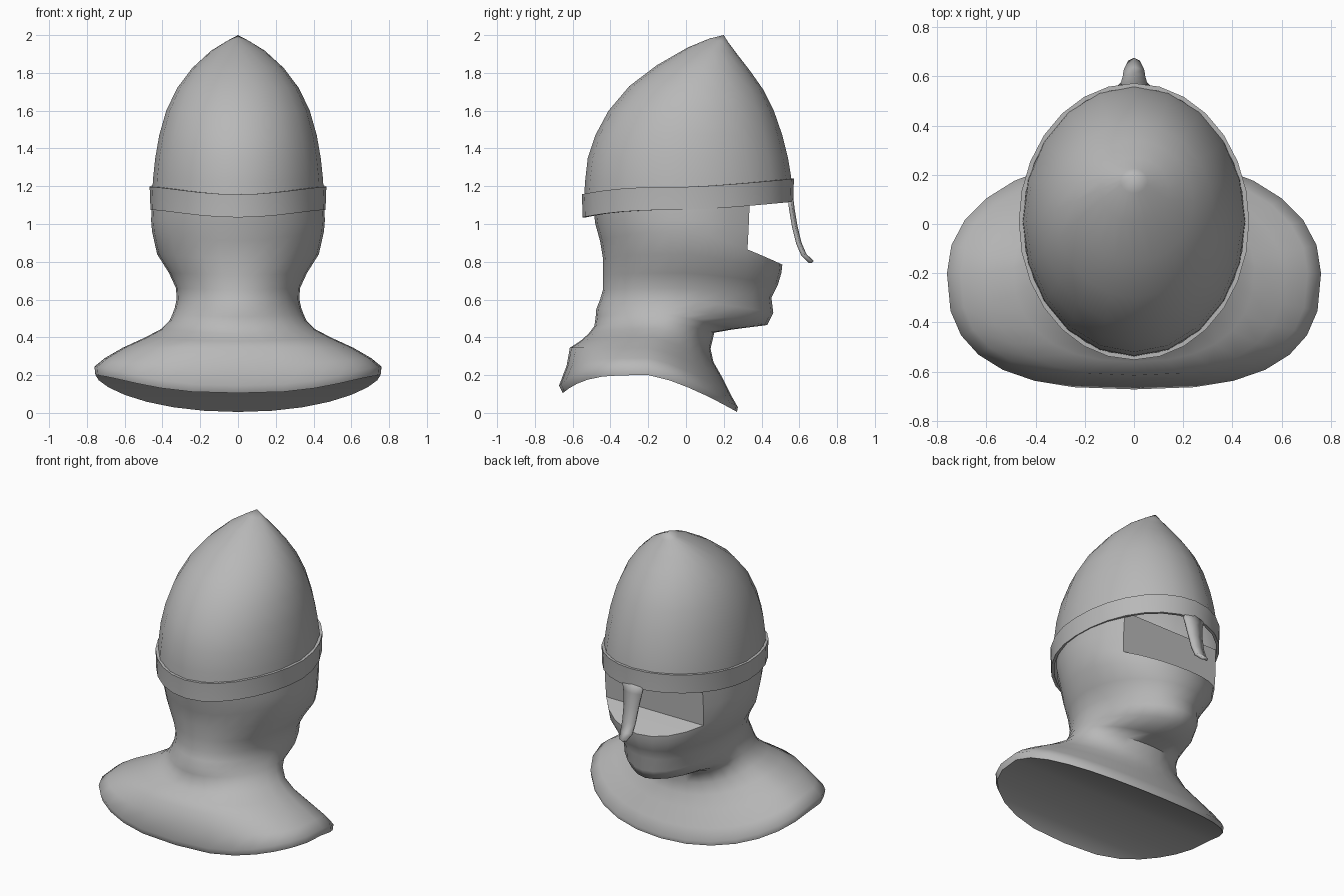
import bpy, bmesh, math

cube = bpy.data.objects.get("Cube")
if cube:
    bpy.data.objects.remove(cube, do_unlink=True)

steel = bpy.data.materials.new("plain_grey")
steel.use_nodes = True
GREY = (0.48, 0.48, 0.48, 1)
steel.diffuse_color = GREY
steel.node_tree.nodes["Principled BSDF"].inputs["Base Color"].default_value = GREY


def finish(name, bm, angle=50, thickness=0.0):
    """Turn a bmesh into a smooth shaded object, optionally with a thin wall."""
    bmesh.ops.recalc_face_normals(bm, faces=bm.faces)
    mesh = bpy.data.meshes.new(name)
    bm.to_mesh(mesh)
    bm.free()
    mesh.materials.append(steel)
    obj = bpy.data.objects.new(name, mesh)
    bpy.context.collection.objects.link(obj)
    bpy.ops.object.select_all(action='DESELECT')
    obj.select_set(True)
    bpy.context.view_layer.objects.active = obj
    bpy.ops.object.shade_smooth_by_angle(angle=math.radians(angle))
    if thickness:
        wall = obj.modifiers.new("wall", 'SOLIDIFY')
        wall.thickness = thickness


def ring(bm, n, rx, ymid, back, front, zside, square=1.0, front_square=1.0):
    """Egg-shaped loop: back and front are (y, z) at the centre line."""
    verts = []
    for i in range(n):
        t = 2 * math.pi * i / n
        s, c = math.sin(t), math.cos(t)
        if c >= 0:
            (y, z), bend, p = front, 1.3, front_square
        else:
            (y, z), bend, p = back, 3.0, square
        x = rx * math.copysign(abs(s) ** p, s)
        a = abs(c)
        verts.append(bm.verts.new((x, ymid + (y - ymid) * a ** p,
                                   zside + (z - zside) * a ** bend)))
    return verts


def bridge(bm, a, b, skip=()):
    n = len(a)
    for i in range(n):
        if i not in skip:
            bm.faces.new((a[i], a[(i + 1) % n], b[(i + 1) % n], b[i]))


def lace(bm, pairs):
    """Close an opening with strips that run from its left to its right edge."""
    for (a, b), (c, d) in zip(pairs, pairs[1:]):
        corners = list(dict.fromkeys((a, b, d, c)))
        bm.faces.new(corners)


# Pointed skull: (half width, back y, back z, front y, front z)
bm = bmesh.new()
profile = [
    (.455, -.54, 1.10, .565, 1.18), (.450, -.535, 1.22, .555, 1.26),
    (.438, -.52, 1.35, .54, 1.35), (.417, -.48, 1.47, .51, 1.47),
    (.380, -.41, 1.60, .465, 1.60), (.322, -.30, 1.73, .41, 1.71),
    (.243, -.155, 1.84, .34, 1.81), (.142, .01, 1.935, .27, 1.90),
    (.055, .125, 1.982, .225, 1.96),
]
loops = []
for rx, yb, zb, yf, zf in profile:
    loops.append(ring(bm, 20, rx, (yb + yf) / 2, (yb, zb), (yf, zf), (zb + zf) / 2))
for a, b in zip(loops, loops[1:]):
    bridge(bm, a, b)
tip = bm.verts.new((0, .2, 2.0))
for i in range(20):
    bm.faces.new((loops[-1][i], loops[-1][(i + 1) % 20], tip))
finish("helmet_skull", bm)

# Brow band: closed rectangular section swept round the tilted rim
bm = bmesh.new()
loops = []
for inset, drop in ((0, 0), (.003, .06), (.004, .122), (.022, .122), (.018, 0)):
    loops.append(ring(bm, 28, .468 - inset, .01, (-.552 + inset, 1.157 - drop),
                      (.572 - inset, 1.24 - drop), 1.197 - drop))
for a, b in zip(loops, loops[1:] + loops[:1]):
    bridge(bm, a, b)
finish("brow_band", bm, 35)

# Nose guard: tapering strip that sweeps forward at the tip
bm = bmesh.new()
rows = []
for y, z, half in ((.567, 1.15, .08), (.575, 1.08, .065), (.59, .99, .052),
                   (.612, .90, .046), (.638, .84, .042), (.676, .805, .024)):
    rows.append([bm.verts.new((k * half, y - abs(k) * .012, z)) for k in (-1, 0, 1)])
for a, b in zip(rows, rows[1:]):
    for k in (0, 1):
        bm.faces.new((a[k], a[k + 1], b[k + 1], b[k]))
finish("nose_guard", bm, thickness=.018)

# Hood: head, chin, neck and shoulder cape in one skin
# (half width, middle y, back y, back z, front y, front z, side z,
#  back squareness, front squareness)
hood = [
    (.455, .02, -.49, 1.08, .53, 1.15, 1.12, 1, 1),
    (.460, .02, -.48, 1.00, .52, .95, 1.02, 1, 1),
    (.455, .02, -.455, .91, .51, .785, .96, 1, 1),
    (.428, .02, -.44, .82, .505, .74, .84, 1, .97),
    (.365, .00, -.44, .73, .487, .68, .74, 1, .95),
    (.328, -.03, -.44, .65, .452, .61, .66, 1, .95),
    (.325, -.05, -.455, .60, .462, .53, .60, 1, 1),
    (.335, -.07, -.475, .55, .430, .465, .555, 1, 1.1),
    (.348, -.10, -.478, .51, .25, .442, .52, 1, 1.1),
    (.365, -.12, -.485, .46, .15, .425, .485, .95, 1),
    (.405, -.15, -.515, .42, .13, .34, .445, .9, 1),
    (.490, -.18, -.560, .38, .145, .27, .40, .85, 1),
    (.610, -.20, -.615, .345, .185, .20, .345, .8, 1),
    (.705, -.20, -.632, .25, .235, .10, .29, .75, .95),
    (.760, -.20, -.672, .145, .275, .03, .245, .75, .95),
    (.755, -.20, -.652, .105, .270, .005, .2, .75, .95),
]
bm = bmesh.new()
N, GAP = 28, 4
loops = [ring(bm, N, rx, ym, (yb, zb), (yf, zf), zs, sq, fsq)
         for rx, ym, yb, zb, yf, zf, zs, sq, fsq in hood]
face_gap = set(range(GAP)) | set(range(N - GAP, N))
for k, (a, b) in enumerate(zip(loops, loops[1:])):
    bridge(bm, a, b, face_gap if k < 2 else ())

# Recessed face behind the eye opening, then the arched underside of the cape
lace(bm, [(r[GAP], r[-GAP]) for r in loops[:2]]
     + [(loops[2][i], loops[2][-i]) for i in range(GAP, -1, -1)])
lace(bm, [(loops[-1][i], loops[-1][-i]) for i in range(N // 2 + 1)])
bmesh.ops.delete(bm, geom=[v for v in bm.verts if not v.link_faces], context='VERTS')
finish("mail_hood", bm, 60)
